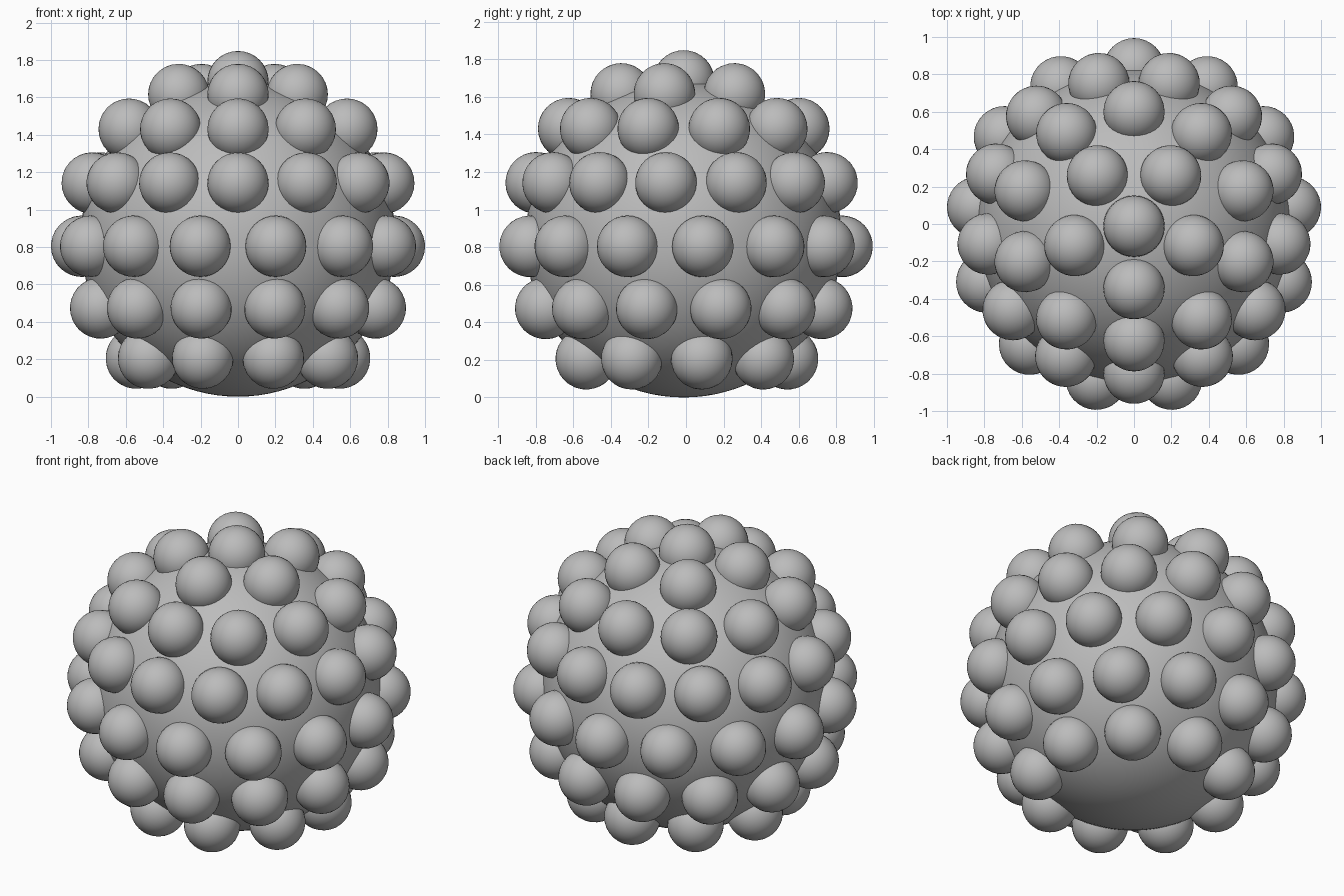
import bpy, math
from mathutils import Vector

cube = bpy.data.objects.get("Cube")
if cube:
    bpy.data.objects.remove(cube, do_unlink=True)

grey = bpy.data.materials.new("plain grey")
grey.use_nodes = True
colour = (0.5, 0.5, 0.5, 1)
grey.diffuse_color = colour
grey.node_tree.nodes["Principled BSDF"].inputs["Base Color"].default_value = colour

CORE_RADIUS = 0.842
KNOB_RADIUS = 0.164
CENTRE = Vector((0, -0.012, CORE_RADIUS))


def ball(name, radius, location, segments, rings):
    bpy.ops.mesh.primitive_uv_sphere_add(
        segments=segments, ring_count=rings, radius=radius, location=location)
    obj = bpy.context.object
    obj.name = name
    obj.data.materials.append(grey)
    bpy.ops.object.shade_smooth()
    return obj


# Large central ball
ball("core", CORE_RADIUS, CENTRE, 96, 48)

# One knob, whose mesh is shared by all the others
top_knob = ball("top_knob", KNOB_RADIUS, CENTRE + Vector((0, 0, CORE_RADIUS)), 32, 16)

# Rings of knobs: name, count, ring radius, height, angle of the first knob
rings = [
    ("crown", 5, 0.333, 1.615, -90),
    ("upper", 10, 0.612, 1.430, -90),
    ("shoulder", 13, 0.785, 1.142, -90),
    ("middle", 13, 0.842, 0.804, 90),
    ("lower", 12, 0.760, 0.474, 15),
    ("base", 9, 0.552, 0.206, 90),
]
for name, count, radius, height, start in rings:
    for i in range(count):
        angle = math.radians(start) + math.tau * i / count
        place = Vector((radius * math.cos(angle), CENTRE.y + radius * math.sin(angle), height))
        knob = bpy.data.objects.new(f"{name}_knob_{i + 1}", top_knob.data)
        knob.location = place
        # Turn the pole outward
        knob.rotation_euler = (place - CENTRE).to_track_quat("Z", "Y").to_euler()
        bpy.context.collection.objects.link(knob)
